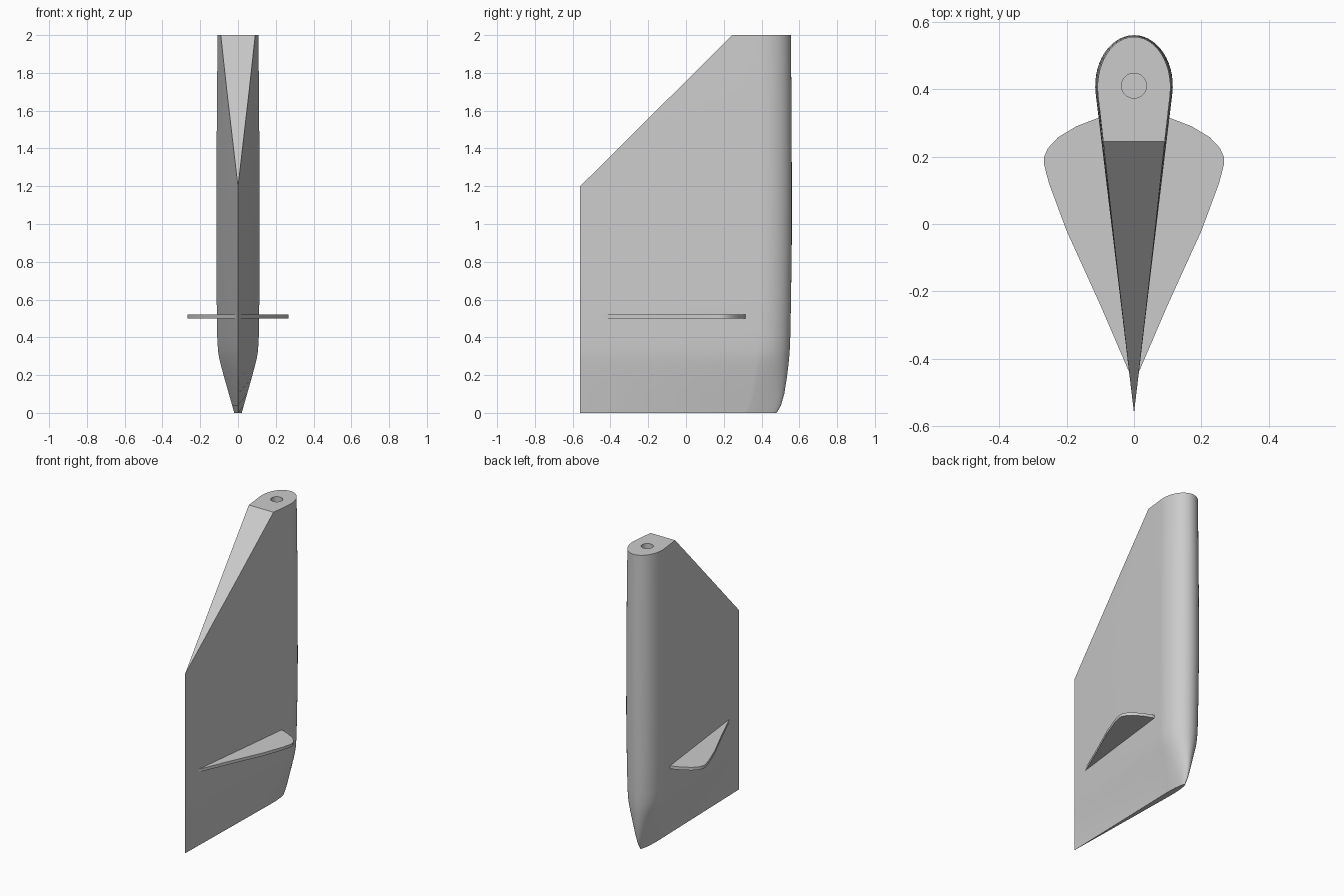
import bpy, bmesh
from math import sin, cos, asin, pi, radians
from mathutils import Vector

cube = bpy.data.objects.get("Cube")
if cube:
    bpy.data.objects.remove(cube, do_unlink=True)

grey = bpy.data.materials.new("plain grey")
grey.use_nodes = True
grey.diffuse_color = (0.6, 0.6, 0.6, 1)
grey.node_tree.nodes["Principled BSDF"].inputs["Base Color"].default_value = (0.6, 0.6, 0.6, 1)

TAIL = -0.56


def make_object(name, bm):
    bmesh.ops.recalc_face_normals(bm, faces=bm.faces[:])
    mesh = bpy.data.meshes.new(name)
    bm.to_mesh(mesh)
    bm.free()
    mesh.materials.append(grey)
    obj = bpy.data.objects.new(name, mesh)
    bpy.context.collection.objects.link(obj)
    return obj


def smooth(obj, angle=30):
    bpy.ops.object.select_all(action="DESELECT")
    obj.select_set(True)
    bpy.context.view_layer.objects.active = obj
    bpy.ops.object.shade_smooth_by_angle(angle=radians(angle))


def section(width, nose, steps=28):
    """Teardrop: sharp edge in front, straight sides tangent to an elliptic nose."""
    depth = 0.15
    centre = nose - depth
    start = -asin(depth / (centre - TAIL))
    pts = [(0, TAIL)]
    for i in range(steps + 1):
        a = start + (pi - 2 * start) * i / steps
        pts.append((width * cos(a), centre + depth * sin(a)))
    return pts


# Rudder blade: teardrop sections lofted upward (z, half width, nose y)
stations = [(0, 0.02, 0.48), (0.04, 0.031, 0.503), (0.1, 0.048, 0.52),
            (0.18, 0.071, 0.533), (0.25, 0.09, 0.542), (0.29, 0.1, 0.546),
            (0.33, 0.106, 0.549), (0.4, 0.11, 0.552), (0.6, 0.113, 0.556),
            (0.9, 0.115, 0.56), (1.3, 0.114, 0.56), (1.7, 0.111, 0.558),
            (2, 0.108, 0.555)]
bm = bmesh.new()
rings = [[bm.verts.new((x, y, z)) for x, y in section(w, nose)] for z, w, nose in stations]
for low, high in zip(rings, rings[1:]):
    for i in range(len(low)):
        j = (i + 1) % len(low)
        bm.faces.new((low[i], low[j], high[j], high[i]))
bm.faces.new(rings[0][::-1])
bm.faces.new(rings[-1])

# Slanted cut at the upper front
cut = bmesh.ops.bisect_plane(bm, geom=bm.verts[:] + bm.edges[:] + bm.faces[:],
                             plane_co=Vector((0, TAIL, 1.2)),
                             plane_no=Vector((0, -0.8, 0.805)), clear_outer=True)
bmesh.ops.holes_fill(bm, edges=[e for e in bm.edges if e.is_boundary], sides=0)
blade = make_object("rudder_blade", bm)

# Stock hole bored in the top
bm = bmesh.new()
bmesh.ops.create_cone(bm, cap_ends=True, segments=32, radius1=0.037, radius2=0.037, depth=0.6)
bmesh.ops.translate(bm, verts=bm.verts[:], vec=(0, 0.41, 2))
cutter = make_object("hole_cutter", bm)
cutter.hide_render = True
bore = blade.modifiers.new("stock hole", "BOOLEAN")
bore.operation = "DIFFERENCE"
bore.solver = "EXACT"
bore.object = cutter
bpy.context.view_layer.objects.active = blade
bpy.ops.object.modifier_apply(modifier=bore.name)
bpy.data.objects.remove(cutter, do_unlink=True)
smooth(blade)

# Horizontal fin plate passing through the blade
side = [(0.014, -0.44), (0.1, -0.24), (0.2, -0.02), (0.252, 0.12), (0.267, 0.178),
        (0.267, 0.198), (0.255, 0.225), (0.225, 0.257), (0.17, 0.29), (0.105, 0.315)]
outline = side + [(-x, y) for x, y in reversed(side)]
bm = bmesh.new()
base = bm.faces.new([bm.verts.new((x, y, 0.5)) for x, y in outline])
top = bmesh.ops.extrude_face_region(bm, geom=[base])
bmesh.ops.translate(bm, vec=(0, 0, 0.02),
                    verts=[g for g in top["geom"] if isinstance(g, bmesh.types.BMVert)])
fin = make_object("fin_plate", bm)
smooth(fin, 40)
